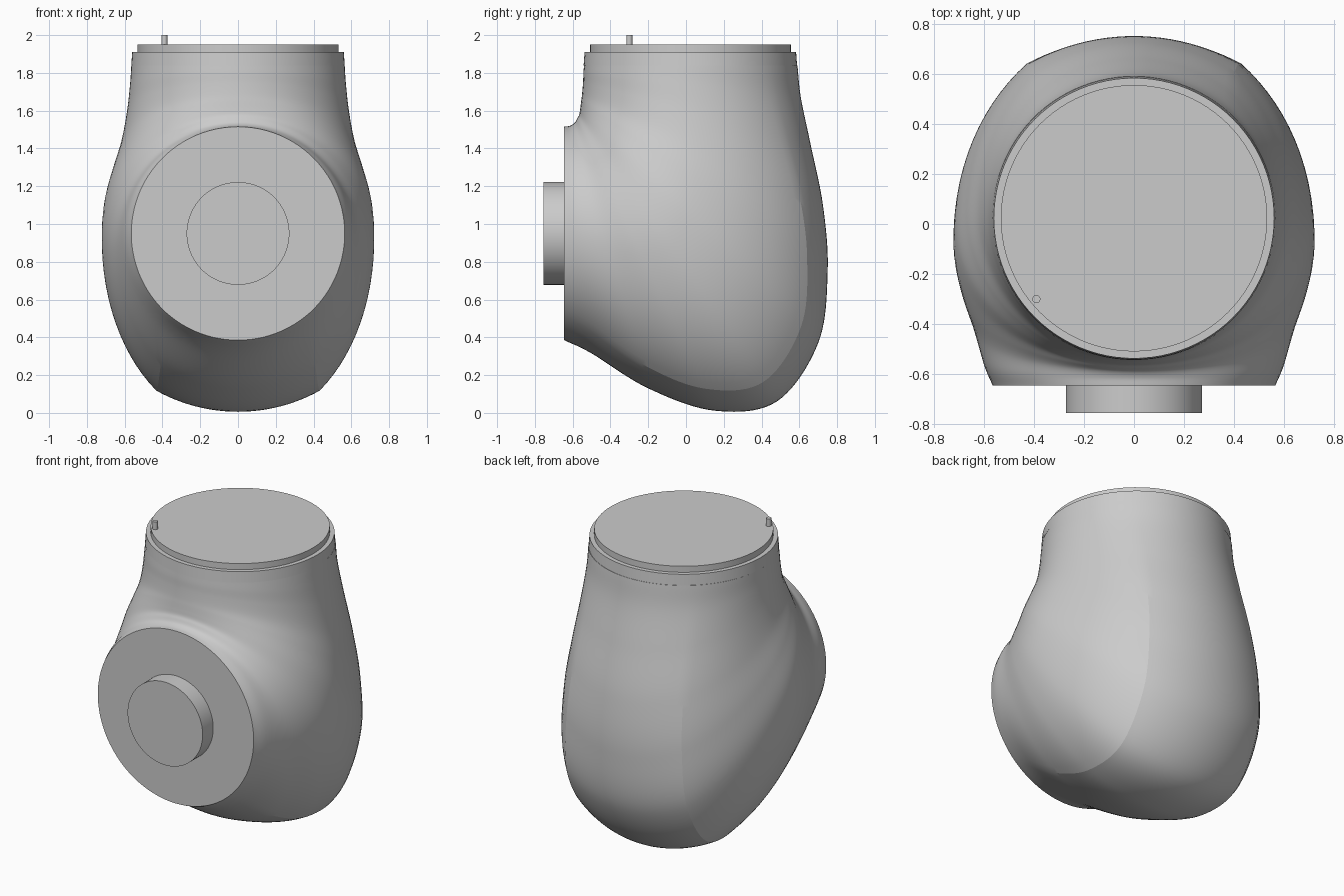
import bpy, bmesh, math
from mathutils import Vector

if "Cube" in bpy.data.objects:
    bpy.data.objects.remove(bpy.data.objects["Cube"])

# Elbow body: fan of sections from the front flange to the neck
# (inner y, inner z, outer y, outer z, half width, widest point as fraction)
KEYS = [
    (-.645, 1.515, -.645, .385, .565, .50),
    (-.615, 1.520, -.50, .315, .600, .49),
    (-.590, 1.535, -.20, .130, .642, .47),
    (-.575, 1.560, .15, .012, .692, .46),
    (-.565, 1.580, .48, .060, .720, .45),
    (-.560, 1.610, .70, .370, .712, .45),
    (-.555, 1.650, .75, .750, .668, .46),
    (-.550, 1.690, .725, 1.10, .620, .47),
    (-.545, 1.750, .66, 1.42, .588, .48),
    (-.543, 1.800, .608, 1.67, .572, .49),
    (-.540, 1.840, .59, 1.84, .565, .50),
]
STEPS, CROWN, SIDE = 10, 24, 36


def spline(keys, steps):
    """Smooth curve through all keys."""
    k = [Vector(v) for v in keys]
    k = [2 * k[0] - k[1]] + k + [2 * k[-1] - k[-2]]
    out = []
    for i in range(1, len(k) - 2):
        a, b, c, d = k[i - 1:i + 3]
        for j in range(steps):
            t = j / steps
            out.append(.5 * (2 * b + (c - a) * t + (2 * a - 5 * b + 4 * c - d) * t * t
                             + (3 * b - a - 3 * c + d) * t ** 3))
    return out + [k[-2]]


def section(key):
    """Oval closed on its outer side by a shallow crowned arc."""
    iy, iz, oy, oz, w, frac = key
    inner = Vector((0, iy, iz))
    axis = Vector((0, oy, oz)) - inner
    length = axis.length
    axis.normalize()
    s = (w - .565) / .16
    xc, d = .38 + .06 * s, .145 - .02 * s
    tc = frac * length
    b = (length - d - tc) / math.sqrt(1 - (xc / w) ** 2)
    r = (xc * xc + d * d) / (2 * d)
    half = math.asin(xc / r)
    pts = []
    for i in range(CROWN):
        a = -half + 2 * half * i / CROWN
        pts.append((r * math.sin(a), length - r + r * math.cos(a)))
    a0 = math.acos(xc / w)
    side = []
    for i in range(SIDE + 1):
        a = a0 - (a0 + math.pi / 2) * i / SIDE
        side.append((w * math.cos(a), tc + (b if a > 0 else tc) * math.sin(a)))
    pts += side + [(-x, t) for x, t in side[-2:0:-1]]
    return [inner + axis * t + Vector((x, 0, 0)) for x, t in pts]


def finish(bm, name, angle):
    bmesh.ops.recalc_face_normals(bm, faces=bm.faces)
    me = bpy.data.meshes.new(name)
    bm.to_mesh(me)
    bm.free()
    ob = bpy.data.objects.new(name, me)
    bpy.context.collection.objects.link(ob)
    bpy.ops.object.select_all(action='DESELECT')
    ob.select_set(True)
    bpy.context.view_layer.objects.active = ob
    bpy.ops.object.shade_smooth_by_angle(angle=math.radians(angle))


bm = bmesh.new()
rings = [[bm.verts.new(p) for p in section(k)] for k in spline(KEYS, STEPS)]
n = len(rings[0])
for r0, r1 in zip(rings, rings[1:]):
    for i in range(n):
        j = (i + 1) % n
        bm.faces.new((r0[i], r0[j], r1[j], r1[i]))
bm.faces.new(rings[0])
bm.faces.new(rings[-1])
finish(bm, "elbow_housing", 12)


def turned(name, profile, origin, front=False, sides=96):
    """Solid of revolution from (radius, height) points, upright or facing front."""
    bm = bmesh.new()
    loops = []
    for r, h in profile:
        loop = []
        for i in range(sides):
            a = 2 * math.pi * i / sides
            p = (r * math.cos(a), -h, r * math.sin(a)) if front else (r * math.cos(a), r * math.sin(a), h)
            loop.append(bm.verts.new(Vector(p) + Vector(origin)))
        loops.append(loop)
    for l0, l1 in zip(loops, loops[1:]):
        for i in range(sides):
            j = (i + 1) % sides
            bm.faces.new((l0[i], l0[j], l1[j], l1[i]))
    bm.faces.new(loops[0])
    bm.faces.new(loops[-1])
    finish(bm, name, 30)


# Collar band and mounting disc on the neck
turned("neck_collar", [(.565, 1.84), (.56, 1.91)], (0, .023, 0))
turned("top_disc", [(.532, 1.90), (.532, 1.95)], (0, .023, 0))
# Locating pin
turned("locating_pin", [(.016, 1.94), (.016, 2.0)], (-.39, -.30, 0), sides=24)
# Output boss on the front flange
turned("front_boss", [(.272, 0), (.272, .115)], (0, -.64, .95), front=True)
